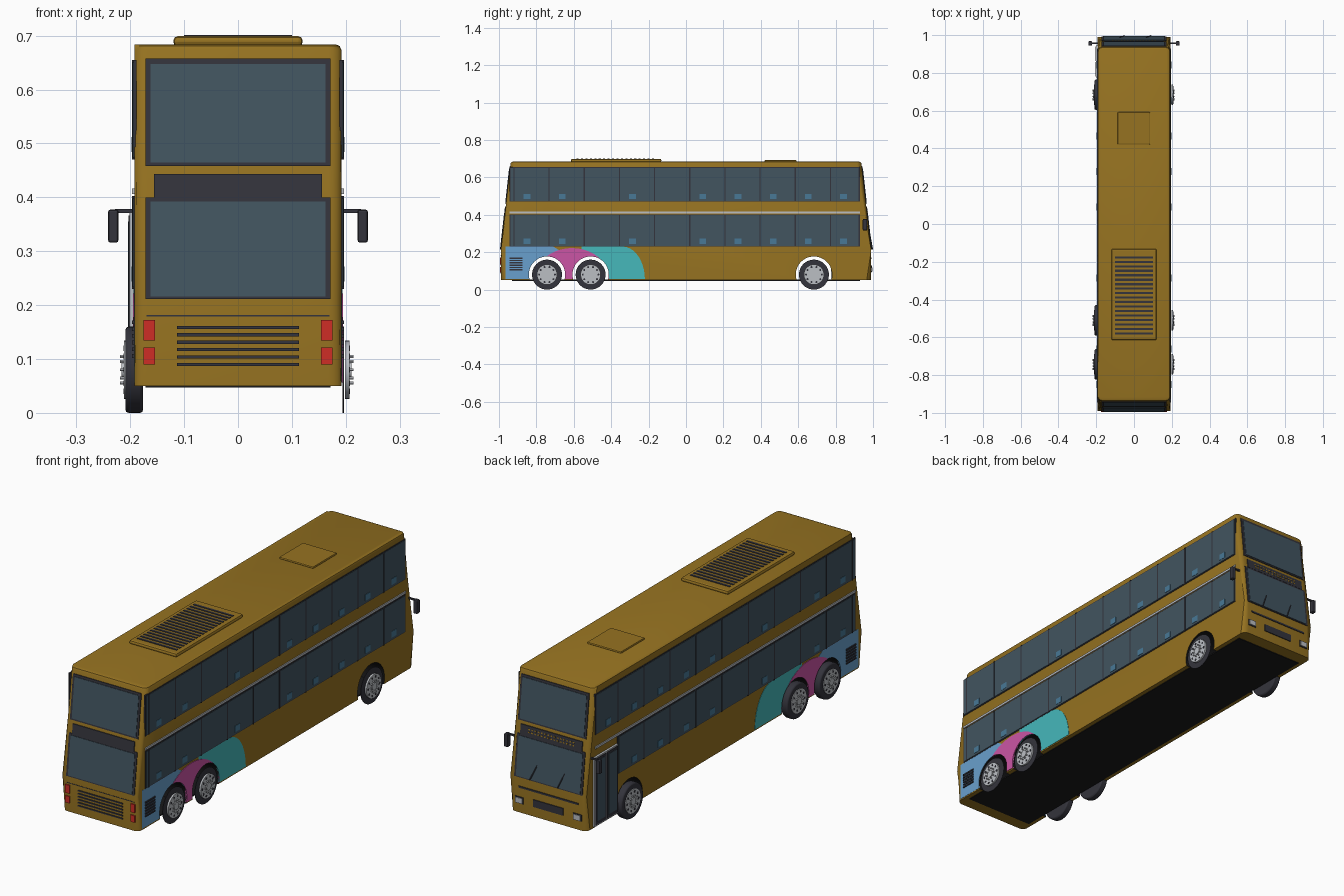
import bpy, bmesh, math
from mathutils import Matrix, Vector

if "Cube" in bpy.data.objects:
    bpy.data.objects.remove(bpy.data.objects["Cube"])


def material(name, r, g, b):
    m = bpy.data.materials.new(name)
    m.diffuse_color = (r, g, b, 1)
    m.use_nodes = True
    m.node_tree.nodes["Principled BSDF"].inputs["Base Color"].default_value = m.diffuse_color
    return m


OCHRE = material("ochre paint", .305, .170, .015)
GLASS = material("tinted glass", .054, .089, .117)
TRIM = material("dark trim", .034, .034, .045)
BLACK = material("black", .010, .010, .011)
SILVER = material("silver", .50, .52, .55)
RED = material("red lamp", .62, .026, .019)
TEAL = material("teal paint", .061, .48, .50)
PINK = material("pink paint", .60, .091, .376)
BLUE = material("sky blue paint", .141, .352, .61)
STICKER = material("window sticker blue", .065, .19, .305)

HALF_W, END, KNEE, TOP, TOP_END = .192, .99, .21, .684, .937
WHEELS = (-.743, -.51, .684)


def end_y(z):
    """Half length of the sloping body ends at height z."""
    return END - (END - TOP_END) * max(0, z - KNEE) / (TOP - KNEE)


def finish(bm, name, mats):
    bmesh.ops.recalc_face_normals(bm, faces=bm.faces)
    me = bpy.data.meshes.new(name)
    bm.to_mesh(me)
    bm.free()
    ob = bpy.data.objects.new(name, me)
    for m in mats:
        me.materials.append(m)
    bpy.context.collection.objects.link(ob)
    return ob


def add_prism(bm, pts, x0, x1):
    """Extrude a (y, z) outline from x0 to x1."""
    a = [bm.verts.new((x0, y, z)) for y, z in pts]
    b = [bm.verts.new((x1, y, z)) for y, z in pts]
    bm.faces.new(a)
    bm.faces.new(b)
    for i in range(len(pts)):
        j = (i + 1) % len(pts)
        bm.faces.new((a[i], a[j], b[j], b[i]))


def rect(y0, y1, z0, z1):
    return [(y0, z0), (y1, z0), (y1, z1), (y0, z1)]


def prisms(name, mat, items):
    bm = bmesh.new()
    for pts, x0, x1 in items:
        add_prism(bm, pts, x0, x1)
    return finish(bm, name, [mat])


def side(s, pts, out, inset=.004):
    return pts, s * (HALF_W - inset), s * (HALF_W + out)


def end(s, x0, x1, z0, z1, out):
    """Plate lying on the sloping front (s=1) or rear (s=-1)."""
    a, b = end_y(z0), end_y(z1)
    return [(s * (a - .004), z0), (s * (a + out), z0),
            (s * (b + out), z1), (s * (b - .004), z1)], x0, x1


def add_cylinder(bm, x0, x1, y, z, r, n=32):
    m = Matrix.Translation(((x0 + x1) / 2, y, z)) @ Matrix.Rotation(math.pi / 2, 4, 'Y')
    bmesh.ops.create_cone(bm, cap_ends=True, segments=n, radius1=r, radius2=r,
                          depth=abs(x1 - x0), matrix=m)


def smooth(ob):
    bpy.ops.object.select_all(action='DESELECT')
    ob.select_set(True)
    bpy.context.view_layer.objects.active = ob
    bpy.ops.object.shade_smooth_by_angle(angle=math.radians(35))


def bevel(ob, w, n=2):
    m = ob.modifiers.new("bevel", 'BEVEL')
    m.width, m.segments = w, n


# Wheel arch cutter
bm = bmesh.new()
for y in WHEELS:
    add_cylinder(bm, -.4, .4, y, .08, .097, 48)
    lo = .08 - .2
for f in bm.faces:
    f.material_index = 1
cutter = finish(bm, "wheel_arch_cutter", [OCHRE, BLACK])
cutter.hide_render = True
cutter.hide_set(True)


def cut_arches(ob):
    m = ob.modifiers.new("arches", 'BOOLEAN')
    m.operation, m.object, m.solver = 'DIFFERENCE', cutter, 'EXACT'


# Body shell with rounded corners
bm = bmesh.new()
add_prism(bm, [(-END, .05), (END, .05), (END, KNEE), (TOP_END, TOP),
               (-TOP_END, TOP), (-END, KNEE)], -HALF_W, HALF_W)
corner = [e for e in bm.edges if abs(e.verts[0].co.z - e.verts[1].co.z) > .05]
bmesh.ops.bevel(bm, geom=corner, offset=.024, segments=4, profile=.5, affect='EDGES')
bm.normal_update()
rim = [e for e in bm.edges if all(v.co.z > TOP - .002 for v in e.verts)
       and len(e.link_faces) == 2 and e.calc_face_angle(0) > .5]
bmesh.ops.bevel(bm, geom=rim, offset=.011, segments=2, profile=.5, affect='EDGES')
body = finish(bm, "body", [OCHRE, BLACK])
smooth(body)
cut_arches(body)
prisms("floor", BLACK, [(rect(-.93, .93, .047, .053), -.172, .172)])

# Side windows, pillars, stickers, stripe, vents and painted patches
STEP = .188
for s, tag in ((1, "right"), (-1, "left")):
    low_end = .93 if s > 0 else .77
    frames, panes, pillars, stickers = [], [], [], []
    for z0, z1, y1 in ((.23, .402, low_end), (.47, .655, .93)):
        frames.append(side(s, rect(-.945, y1, z0, z1), .002))
        panes.append(side(s, rect(-.938, y1 - .007, z0 + .004, z1 - .004), .004))
        for i in range(11):
            y = -.92 + i * STEP
            if y < y1 - .01:
                pillars.append(side(s, rect(y - .003, y + .003, z0, z1), .005))
            if i < 10 and i not in (2, 4) and y + STEP < y1 + .05:
                stickers.append(side(s, rect(y + .052, y + .088, z0 + .014, z0 + .042), .0055))
    prisms(tag + "_window_frames", TRIM, frames)
    prisms(tag + "_windows", GLASS, panes)
    prisms(tag + "_window_pillars", TRIM, pillars)
    prisms(tag + "_window_stickers", STICKER, stickers)
    prisms(tag + "_stripe", SILVER, [side(s, rect(-.945, .93, .406, .416), .0045)])
    prisms(tag + "_engine_vent", TRIM, [
        side(s, rect(-.945, -.875, .102 + i * .0125, .109 + i * .0125), .005) for i in range(6)])
    arc = [math.radians(a) for a in range(0, 181, 9)]
    pink = [(-.61 + .2 * math.cos(a), .056 + .166 * math.sin(a)) for a in arc]
    teal = [(-.56, .056), (-.22, .056)] + [
        (-.34 + .12 * math.cos(a), .056 + .174 * math.sin(a)) for a in arc[1:11]] + [(-.56, .23)]
    for name, mat, pts, out in (("blue_patch", BLUE, rect(-.966, -.66, .056, .23), .001),
                                ("teal_patch", TEAL, teal, .0015),
                                ("pink_patch", PINK, pink, .0025)):
        # Blue stops where the pink arch begins
        if mat is BLUE:
            pts = [(-.966, .056), (-.66, .056), (-.66, .20), (-.71, .23), (-.966, .23)]
        cut_arches(prisms(tag + "_" + name, mat, [side(s, pts, out)]))

# Rear and front glazing
for s, tag in ((-1, "rear"), (1, "front")):
    prisms(tag + "_window_frames", TRIM, [end(s, -.172, .172, .458, .658, .003),
                                          end(s, -.172, .172, .20 + .011, .40, .003),
                                          end(s, -.156, .156, .40, .443, .004)])
    prisms(tag + "_windows", GLASS, [end(s, -.162, .162, .465, .647, .005),
                                     end(s, -.162, .162, .216, .392, .005)])

# Rear grille, seam and lamps
prisms("rear_grille", TRIM, [end(-1, -.113, .113, .087 + i * .0137, .093 + i * .0137, .003)
                             for i in range(6)])
prisms("rear_seam", TRIM, [end(-1, -.17, .17, .179, .182, .001)])
prisms("rear_lamps", RED, [end(-1, min(s * .154, s * .175), max(s * .154, s * .175), z0, z1, .005)
                           for s in (-1, 1) for z0, z1 in ((.09, .121), (.134, .172))])

# Front bumper details, lamps, destination dots and wipers
prisms("front_plate_and_slots", TRIM, [end(1, -.075, .075, .095, .128, .004),
                                       end(1, -.15, .15, .163, .171, .003)])
prisms("headlamp_surrounds", TRIM, [end(1, s * .147 - .021, s * .147 + .021, .092, .122, .003)
                                    for s in (-1, 1)])
prisms("headlamps", SILVER, [end(1, s * .147 - .017, s * .147 + .017, .096, .118, .006)
                             for s in (-1, 1)])
prisms("destination_dots", OCHRE, [end(1, x * .016 - .004, x * .016 + .004, z, z + .006, .005)
                                   for x in range(-7, 8) for z in (.413, .426)])
bm = bmesh.new()
for x in (-.05, .09):
    a, b = Vector((x, .9975, .215)), Vector((x - .03, .985, .285))
    d = b - a
    bmesh.ops.create_cone(bm, cap_ends=True, segments=6, radius1=.0025, radius2=.0025,
                          depth=d.length, matrix=Matrix.Translation((a + b) / 2)
                          @ d.to_track_quat('Z', 'Y').to_matrix().to_4x4())
finish(bm, "wipers", [TRIM])

# Front door on the left side
prisms("door_frame", SILVER, [side(-1, rect(.775, .945, .058, .372), .009)])
prisms("door_leaves", TRIM, [side(-1, rect(y, y + .077, .064, .366), .011) for y in (.780, .863)])
prisms("door_glass", GLASS, [side(-1, rect(y + .009, y + .068, .08, .355), .0125)
                             for y in (.780, .863)])

# Mirrors on arms
for s, tag in ((1, "right"), (-1, "left")):
    m = prisms(tag + "_mirror", TRIM, [(rect(.945, .968, .316, .377), s * .222, s * .241)])
    bevel(m, .004)
    prisms(tag + "_mirror_arm", TRIM, [(rect(.952, .960, .371, .378), s * .18, s * .228)])

# Roof units
unit = prisms("roof_cooling_unit", OCHRE, [(rect(-.615, -.132, .68, .699), -.12, .12)])
bevel(unit, .008)
prisms("roof_cooling_slats", TRIM, [(rect(y, y + .011, .695, .7015), -.1, .1)
                                    for y in [-.585 + i * .0237 for i in range(18)]])
hatch = prisms("roof_hatch", OCHRE, [(rect(.42, .592, .68, .692), -.087, .085)])
bevel(hatch, .005)

# Wheels: full tyres on the left, flat tyre faces on the right
for s, tag in ((1, "right"), (-1, "left")):
    for k, y in enumerate(WHEELS):
        label = f"{tag}_{('rear', 'middle', 'front')[k]}"
        inner, outer = (.194, .1965) if s > 0 else (.176, .209)
        bm = bmesh.new()
        add_cylinder(bm, s * inner, s * outer, y, .08, .08, 40)
        tyre = finish(bm, label + "_tyre", [TRIM])
        smooth(tyre)
        if s < 0:
            bevel(tyre, .006)
        face = .207 if s > 0 else .212
        bm = bmesh.new()
        add_cylinder(bm, s * (face - .008), s * face, y, .08, .054, 40)
        add_cylinder(bm, s * face, s * (face + .004), y, .08, .017, 20)
        holes = bmesh.new()
        for i in range(10):
            a = math.tau * i / 10
            c, d = math.cos(a), math.sin(a)
            add_cylinder(bm, s * face, s * (face + .007), y + .026 * c, .08 + .026 * d, .003, 6)
            add_cylinder(holes, s * (face - .002), s * (face + .0008),
                         y + .042 * c, .08 + .042 * d, .0055, 10)
        smooth(finish(bm, label + "_hub", [SILVER]))
        finish(holes, label + "_hub_holes", [TRIM])
